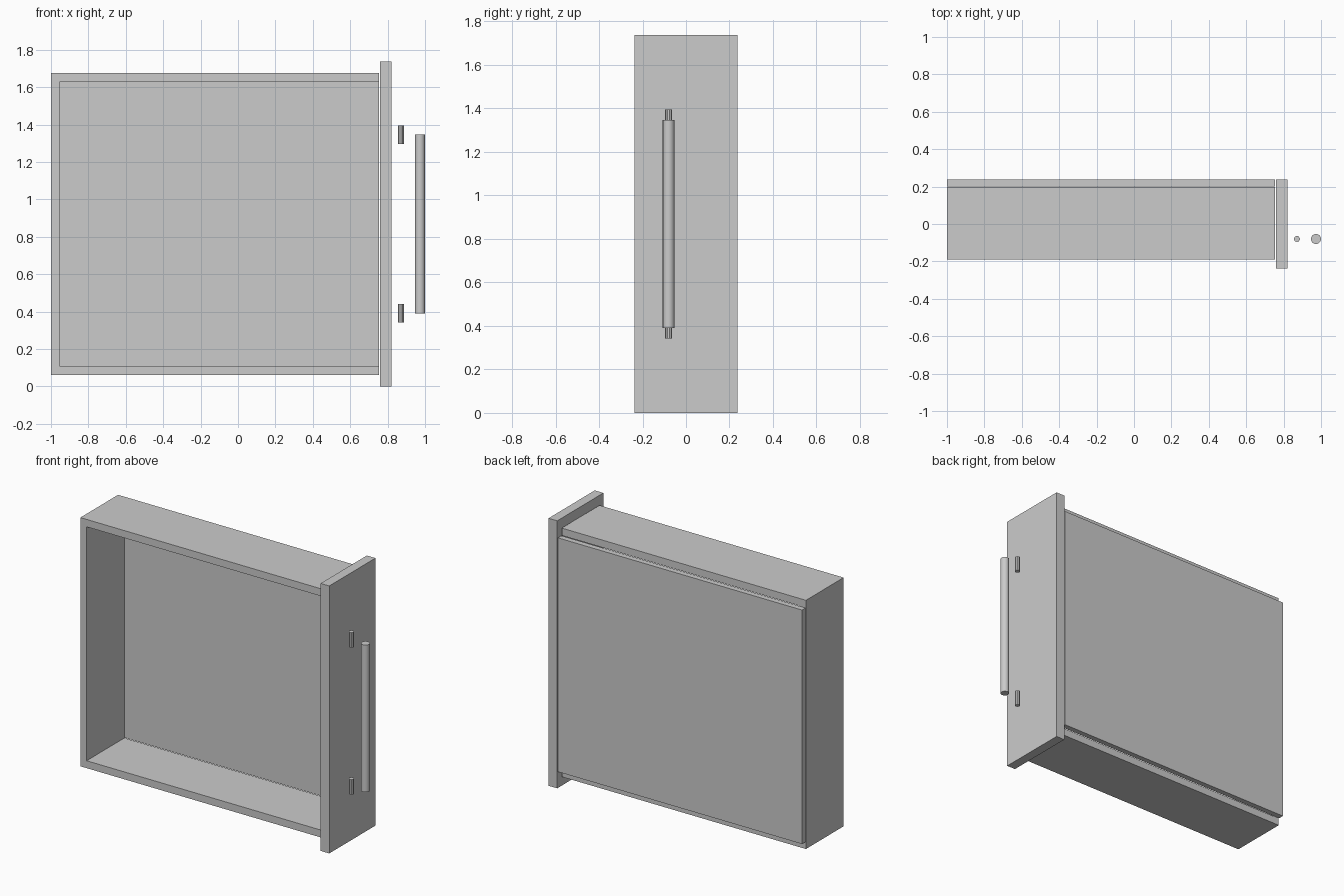
import bpy
import math

if "Cube" in bpy.data.objects:
    bpy.data.objects.remove(bpy.data.objects["Cube"])


def box(name, x, y, z):
    """Box from (min, max) ranges on each axis."""
    ranges = (x, y, z)
    bpy.ops.mesh.primitive_cube_add(size=1, location=[(a + b) / 2 for a, b in ranges])
    ob = bpy.context.object
    ob.name = name
    ob.scale = [b - a for a, b in ranges]
    bpy.ops.object.transform_apply(location=False, rotation=False, scale=True)
    return ob


def rod(name, x, y, z, radius, sides):
    """Upright cylinder between two heights."""
    bpy.ops.mesh.primitive_cylinder_add(vertices=sides, radius=radius, depth=z[1] - z[0],
                                        location=(x, y, (z[0] + z[1]) / 2))
    ob = bpy.context.object
    ob.name = name
    bpy.ops.object.shade_smooth_by_angle(angle=math.radians(35))
    return ob


HEIGHT = 1.738
MID_Z = HEIGHT / 2
HANDLE_Y = -0.08

# Drawer front
box("drawer_front", (0.76, 0.822), (-0.237, 0.237), (0, HEIGHT))

# Side boards, mirrored about mid height
for label, s in (("lower", -1), ("upper", 1)):
    z = sorted((MID_Z + s * 0.76, MID_Z + s * 0.808))
    box(f"{label}_side_board", (-1, 0.755), (-0.19, 0.197), z)

# Back board between the sides
box("back_board", (-1, -0.955), (-0.19, 0.197), (MID_Z - 0.76, MID_Z + 0.76))

# Drawer bottom panel, standing proud of the side boards
box("bottom_panel", (-1, 0.755), (0.201, 0.237), (MID_Z - 0.76, MID_Z + 0.76))

# Handle bar and its two mounting pins
rod("handle_bar", 0.973, HANDLE_Y, (MID_Z - 0.478, MID_Z + 0.478), 0.027, 16)
for label, s in (("lower", -1), ("upper", 1)):
    z = sorted((MID_Z + s * 0.428, MID_Z + s * 0.527))
    rod(f"{label}_handle_pin", 0.871, HANDLE_Y, z, 0.016, 10)
